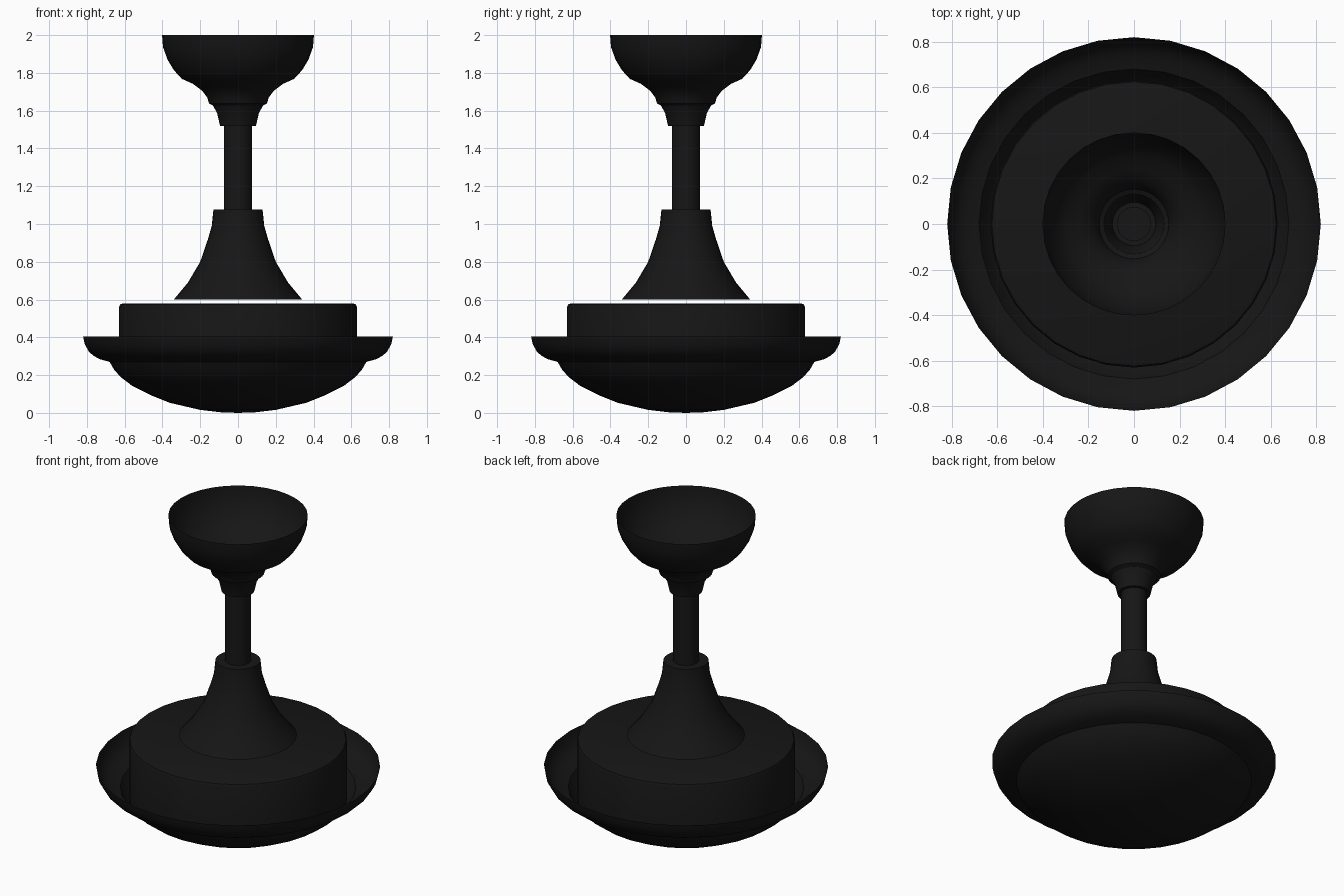
import bpy, bmesh, math

if "Cube" in bpy.data.objects:
    bpy.data.objects.remove(bpy.data.objects["Cube"])

SIDES = 32
black = bpy.data.materials.new("black_paint")
black.diffuse_color = (0.008, 0.008, 0.008, 1)
black.use_nodes = True
black.node_tree.nodes["Principled BSDF"].inputs["Base Color"].default_value = black.diffuse_color


def lathe(name, profile, angle=30):
    """Spin a (radius, z) profile round the z axis."""
    bm = bmesh.new()
    verts = [bm.verts.new((r, 0, z)) for r, z in profile]
    edges = [bm.edges.new(pair) for pair in zip(verts, verts[1:])]
    bmesh.ops.spin(bm, geom=verts + edges, axis=(0, 0, 1), cent=(0, 0, 0),
                   angle=math.tau, steps=SIDES, use_duplicate=False)
    bmesh.ops.remove_doubles(bm, verts=bm.verts, dist=0.0005)
    bmesh.ops.recalc_face_normals(bm, faces=bm.faces)
    mesh = bpy.data.meshes.new(name)
    bm.to_mesh(mesh)
    bm.free()
    mesh.materials.append(black)
    obj = bpy.data.objects.new(name, mesh)
    bpy.context.collection.objects.link(obj)
    bpy.ops.object.select_all(action='DESELECT')
    obj.select_set(True)
    bpy.context.view_layer.objects.active = obj
    bpy.ops.object.shade_smooth_by_angle(angle=math.radians(angle))
    return obj


# Open ceiling cup with flared neck
lathe("ceiling_canopy", [(0.402, 2.0), (0.397, 1.936), (0.373, 1.87), (0.34, 1.815),
                         (0.297, 1.768), (0.24, 1.743), (0.19, 1.706),
                         (0.163, 1.67), (0.153, 1.638)])
lathe("canopy_collar", [(0.153, 1.638), (0.132, 1.627), (0.11, 1.585),
                        (0.095, 1.52), (0.07, 1.52)])

# Hanging rod
lathe("down_rod", [(0, 1.64), (0.075, 1.64), (0.075, 1.07), (0, 1.07)])

# Flared cover floating just above the motor
lathe("flared_cover", [(0.07, 1.077), (0.13, 1.077), (0.139, 0.99), (0.16, 0.917),
                       (0.2, 0.8), (0.265, 0.69), (0.34, 0.6)])

# Motor drum with softened top edge
lathe("motor_drum", [(0, 0.58), (0.61, 0.58), (0.624, 0.574), (0.63, 0.56),
                     (0.63, 0.2)])

# Open rim tray around the drum
lathe("rim_tray", [(0.82, 0.405), (0.812, 0.365), (0.79, 0.325), (0.765, 0.302),
                   (0.73, 0.284), (0.68, 0.27)])

# Shallow domed underside
lathe("bottom_dome", [(0.68, 0.27), (0.655, 0.228), (0.622, 0.19), (0.56, 0.143),
                      (0.465, 0.095), (0.36, 0.053), (0.2, 0.016), (0.09, 0.003), (0, 0)])
